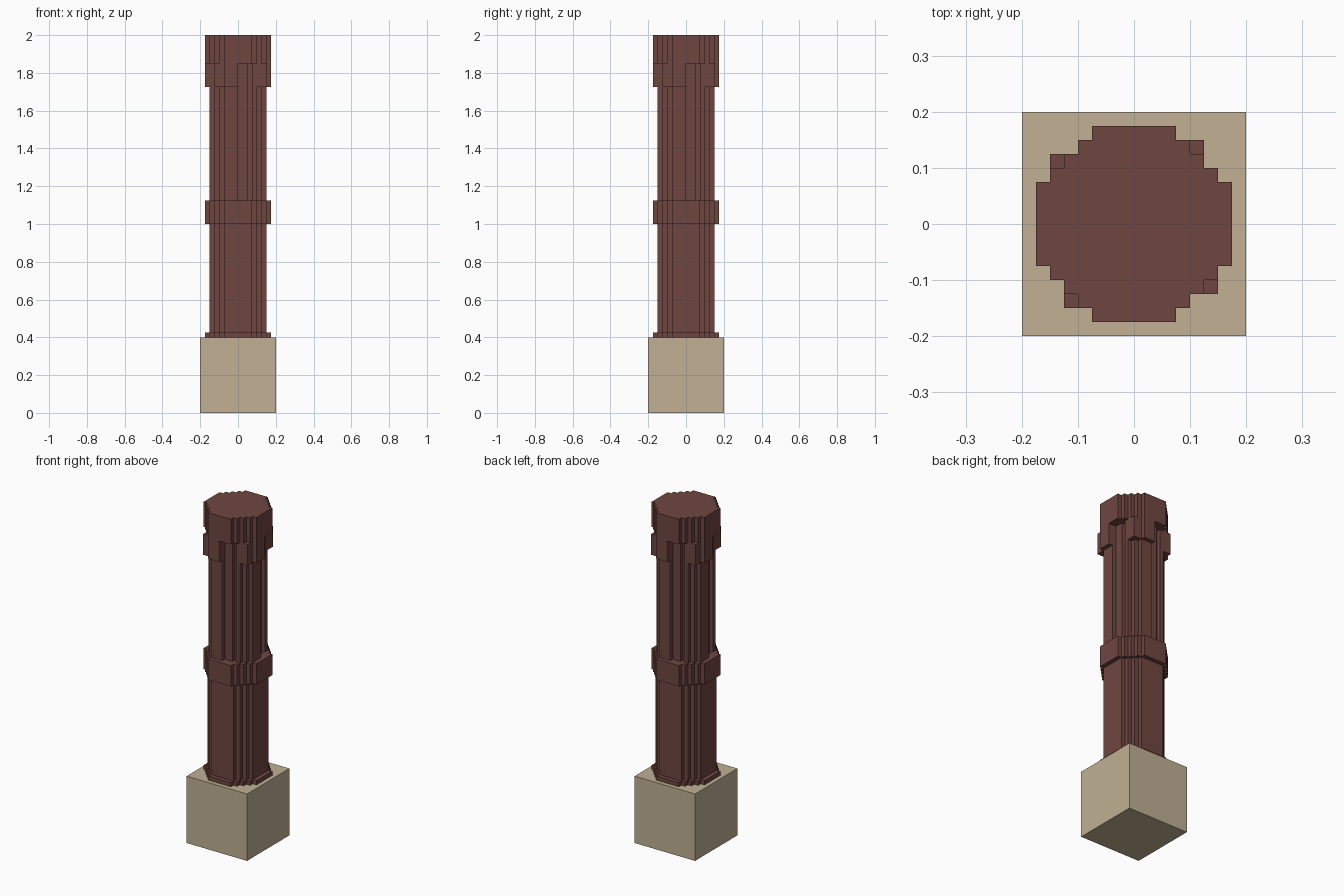
import bpy
import bmesh

cube = bpy.data.objects.get("Cube")
if cube:
    bpy.data.objects.remove(cube, do_unlink=True)

STEP = 0.025  # grid size of the stepped outlines


def material(name, color):
    m = bpy.data.materials.new(name)
    m.use_nodes = True
    m.diffuse_color = color
    m.node_tree.nodes["Principled BSDF"].inputs["Base Color"].default_value = color
    return m


def prism(name, quarter, z0, z1, mat):
    """Extrude an outline made of one quarter repeated four times around z."""
    outline, points = [], quarter
    for _ in range(4):
        outline += points
        points = [(-y, x) for x, y in points]
    bm = bmesh.new()
    face = bm.faces.new([bm.verts.new((x * STEP, y * STEP, z0)) for x, y in outline])
    top = bmesh.ops.extrude_face_region(bm, geom=[face])["geom"]
    verts = [g for g in top if isinstance(g, bmesh.types.BMVert)]
    bmesh.ops.translate(bm, verts=verts, vec=(0, 0, z1 - z0))
    bmesh.ops.recalc_face_normals(bm, faces=bm.faces)
    mesh = bpy.data.meshes.new(name)
    bm.to_mesh(mesh)
    bm.free()
    mesh.materials.append(mat)
    obj = bpy.data.objects.new(name, mesh)
    bpy.context.collection.objects.link(obj)
    return obj


sandstone = material("sandstone", (0.533, 0.434, 0.296, 1))
red_brown = material("red brown", (0.156, 0.061, 0.053, 1))

# Quarter outlines, in grid steps, starting on the front side
square = [(-8, -8)]
wide = [(-3, -7), (3, -7), (3, -6), (4, -6), (4, -5), (5, -5), (5, -4), (6, -4), (6, -3)]
narrow = [(-3, -6), (3, -6), (3, -5), (4, -5), (4, -4), (5, -4), (5, -3)]
fluted = [(-3, -6), (0, -6), (0, -5), (2, -5), (2, -4), (3, -4), (3, -5),
          (4, -5), (4, -4), (5, -4), (5, -3)]
tabbed = [(-3, -7), (0, -7), (0, -5), (2, -5), (2, -4), (3, -4), (3, -5),
          (6, -5), (6, -3)]

# Stacked parts from the ground up
prism("base_block", square, 0.0, 0.4, sandstone)
prism("foot_ring", wide, 0.4, 0.425, red_brown)
prism("lower_shaft", narrow, 0.425, 1.0, red_brown)
prism("middle_band", wide, 1.0, 1.125, red_brown)
prism("upper_shaft", fluted, 1.125, 1.725, red_brown)
prism("hanging_tabs", tabbed, 1.725, 1.85, red_brown)
prism("cap", wide, 1.85, 2.0, red_brown)
